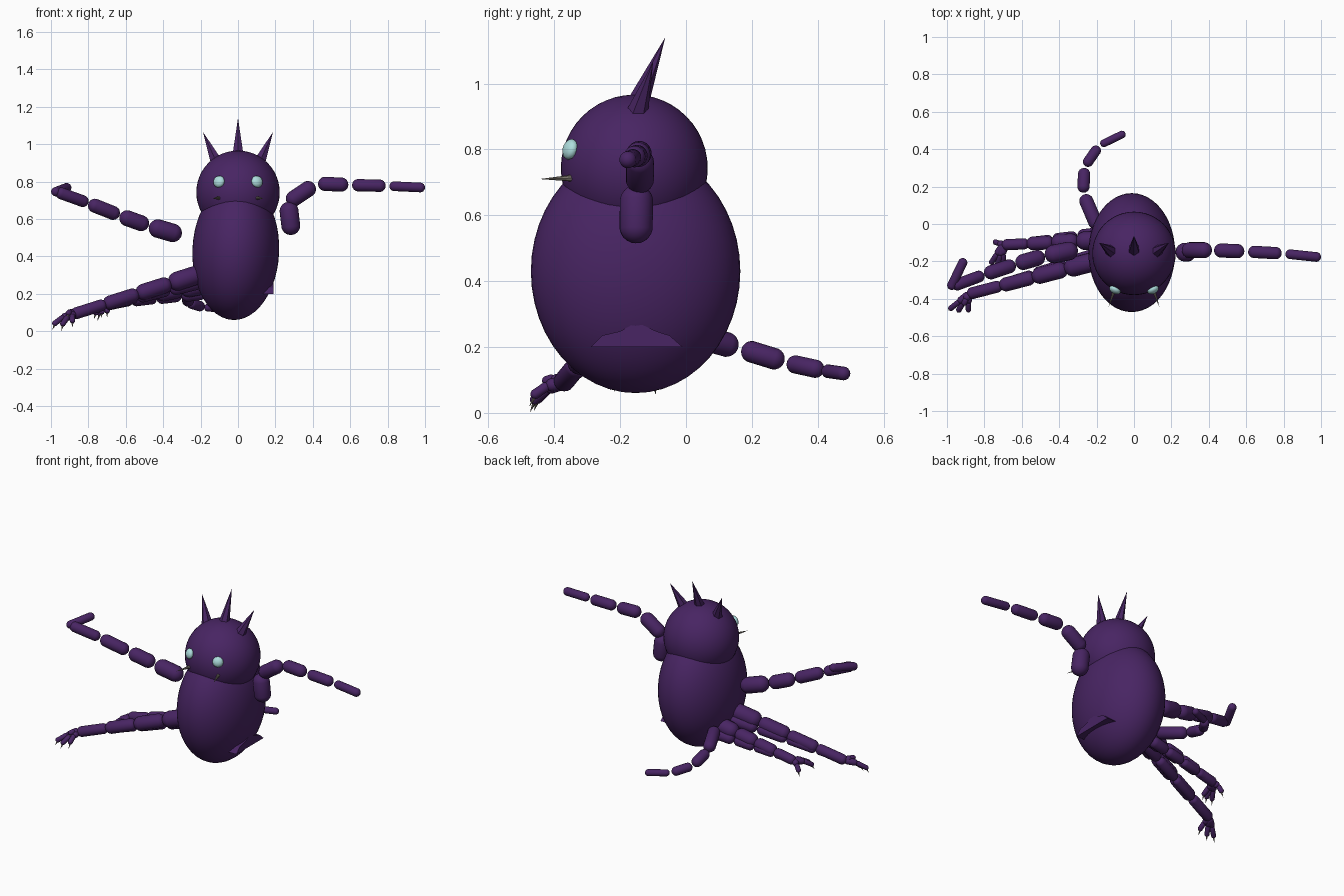
import bpy
import bmesh
import math
from mathutils import Vector, Matrix

default_cube = bpy.data.objects.get("Cube")
if default_cube:
    bpy.data.objects.remove(default_cube, do_unlink=True)


def make_material(name, color):
    material = bpy.data.materials.new(name)
    material.use_nodes = True
    material.diffuse_color = (*color, 1)
    shader = material.node_tree.nodes["Principled BSDF"]
    shader.inputs["Base Color"].default_value = (*color, 1)
    shader.inputs["Roughness"].default_value = 0.6
    return material


purple = make_material("deep purple", (0.065, 0.018, 0.125))
pale_blue = make_material("pale blue", (0.42, 0.72, 0.72))
claw_grey = make_material("claw grey", (0.2, 0.18, 0.15))


def add_object(name, bm, material, smooth=True):
    mesh = bpy.data.meshes.new(name)
    for face in bm.faces:
        face.smooth = smooth
    bm.to_mesh(mesh)
    bm.free()
    mesh.materials.append(material)
    obj = bpy.data.objects.new(name, mesh)
    bpy.context.collection.objects.link(obj)
    return obj


def aim(direction):
    """Rotation that turns the z axis towards a direction."""
    return direction.to_track_quat("Z", "Y").to_matrix().to_4x4()


def ellipsoid(name, center, radii, material, rotation=Matrix(), segments=48):
    bm = bmesh.new()
    bmesh.ops.create_uvsphere(bm, u_segments=segments, v_segments=segments // 2, radius=1)
    bm.transform(Matrix.Translation(center) @ rotation @ Matrix.Diagonal((*radii, 1)))
    return add_object(name, bm, material)


def capsule(name, start, end, radius, material=purple):
    """Round-ended rod whose tips touch start and end."""
    start, end = Vector(start), Vector(end)
    axis = end - start
    stretch = max(axis.length / 2 - radius, 0)
    bm = bmesh.new()
    bmesh.ops.create_uvsphere(bm, u_segments=20, v_segments=11, radius=radius)
    for vert in bm.verts:
        vert.co.z += math.copysign(stretch, vert.co.z)
    bm.transform(Matrix.Translation((start + end) / 2) @ aim(axis))
    return add_object(name, bm, material)


def spike(name, base, tip, radius, material, sides):
    base, tip = Vector(base), Vector(tip)
    axis = tip - base
    bm = bmesh.new()
    bmesh.ops.create_cone(bm, cap_ends=True, segments=sides, radius1=radius,
                          radius2=0, depth=axis.length)
    bm.transform(Matrix.Translation((base + tip) / 2) @ aim(axis))
    return add_object(name, bm, material, smooth=False)


def chain(name, points, radii, gap):
    """Row of capsules strung between joints, with a gap at each joint."""
    for i, radius in enumerate(radii):
        a, b = Vector(points[i]), Vector(points[i + 1])
        inset = (b - a).normalized() * gap / 2
        capsule(f"{name}_{i + 1}", a + inset, b - inset, radius)


# Body and head
ellipsoid("body", (-0.012, -0.153, 0.43), (0.232, 0.318, 0.37), purple,
          Matrix.Rotation(0.04, 4, "Y"))
ellipsoid("head", (0, -0.157, 0.743), (0.223, 0.223, 0.223), purple)

# Horns, eyes and fangs
spike("middle_horn", (0, -0.15, 0.93), (0, -0.063, 1.14), 0.035, purple, 6)
for side, label in ((1, "left"), (-1, "right")):
    spike(f"{label}_horn", (side * 0.115, -0.15, 0.905),
          (side * 0.187, -0.1, 1.065), 0.035, purple, 6)
    outward = Vector((side * 0.1, -0.2, 0.06))
    ellipsoid(f"{label}_eye", (side * 0.102, -0.352, 0.8), (0.033, 0.033, 0.02),
              pale_blue, aim(outward), 12)
    spike(f"{label}_fang", (side * 0.1, -0.34, 0.713),
          (side * 0.136, -0.445, 0.71), 0.011, claw_grey, 8)

# Left arm, held straight out
capsule("left_shoulder", (0.267, -0.15, 0.692), (0.288, -0.152, 0.515), 0.051)
chain("left_arm",
      [(0.255, -0.14, 0.68), (0.418, -0.14, 0.79), (0.6, -0.147, 0.782),
       (0.8, -0.158, 0.777), (1.01, -0.18, 0.767)],
      [0.043, 0.038, 0.033, 0.026], 0.02)

# Right arm, raised with a folded hand
chain("right_arm",
      [(-0.3, -0.135, 0.512), (-0.477, -0.17, 0.563), (-0.633, -0.215, 0.619),
       (-0.8, -0.27, 0.685), (-0.975, -0.335, 0.748)],
      [0.05, 0.043, 0.038, 0.032], 0.005)
capsule("right_hand", (-0.985, -0.35, 0.742), (-0.905, -0.185, 0.772), 0.025)

# Tail, curling behind
chain("tail",
      [(-0.19, -0.03, 0.25), (-0.272, 0.162, 0.197), (-0.265, 0.305, 0.153),
       (-0.185, 0.42, 0.128), (-0.04, 0.49, 0.118)],
      [0.038, 0.033, 0.028, 0.021], 0.014)

# Hip plate showing through the left flank
profile = [(-0.29, 0.2), (-0.255, 0.235), (-0.2, 0.248), (-0.15, 0.275),
           (-0.09, 0.248), (-0.05, 0.235), (-0.01, 0.2)]
bm = bmesh.new()
outline = bm.faces.new([bm.verts.new((0.05, y, z)) for y, z in profile])
extruded = bmesh.ops.extrude_face_region(bm, geom=[outline])["geom"]
bmesh.ops.translate(bm, vec=(0.141, 0, 0),
                    verts=[v for v in extruded if isinstance(v, bmesh.types.BMVert)])
bmesh.ops.recalc_face_normals(bm, faces=bm.faces)
add_object("left_hip_plate", bm, purple, smooth=False)


def leg(name, hip, ankle, toe_tips, radii):
    """Tapering leg with a thinner tendon below it, clawed toes at the end."""
    hip, ankle = Vector(hip), Vector(ankle)
    count = len(radii)
    joints = [hip.lerp(ankle, i / count) for i in range(count + 1)]
    chain(name, joints, radii, -0.015)
    drop = Vector((0, 0.035, -0.045))
    tendon = [p + drop * (1 - i / count) for i, p in enumerate(joints)]
    chain(f"{name}_tendon", tendon, [r * 0.7 for r in radii], 0)
    for i, tip in enumerate(toe_tips):
        tip = Vector(tip)
        knuckle = ankle.lerp(tip, 0.5) + Vector((0, 0, 0.012))
        chain(f"{name}_toe_{i + 1}", [ankle, knuckle, tip], [0.02, 0.015], -0.012)
        reach = (tip - ankle).normalized() * 0.012
        spike(f"{name}_claw_{i + 1}", tip - reach,
              tip + reach + Vector((0, 0, -0.028)), 0.008, claw_grey, 8)


# Both legs sweep out to the right
leg("front_leg", (-0.19, -0.195, 0.31), (-0.885, -0.375, 0.09),
    [(-0.985, -0.455, 0.038), (-0.94, -0.465, 0.035),
     (-0.885, -0.465, 0.052), (-0.91, -0.43, 0.095)],
    [0.052, 0.044, 0.038, 0.032])
leg("back_leg", (-0.17, -0.085, 0.25), (-0.7, -0.112, 0.14),
    [(-0.745, -0.095, 0.09), (-0.765, -0.21, 0.095),
     (-0.73, -0.22, 0.1), (-0.7, -0.21, 0.105)],
    [0.05, 0.043, 0.037, 0.03])
